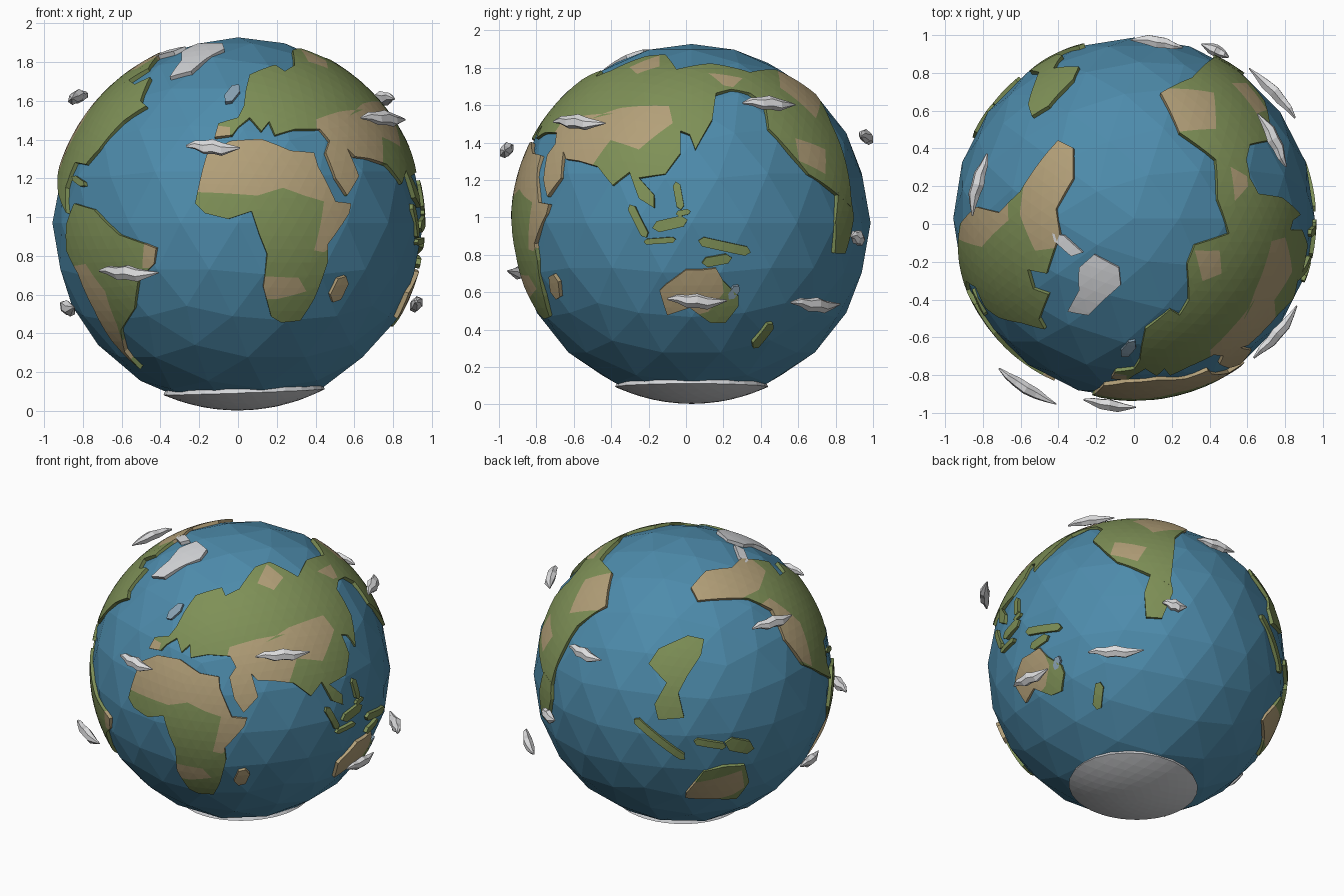
import bpy, bmesh
from math import sin, cos, pi, radians, sqrt
from mathutils import Vector

if "Cube" in bpy.data.objects:
    bpy.data.objects.remove(bpy.data.objects["Cube"], do_unlink=True)

CENTRE = Vector((0, 0.03, 0.97))
SEA, LAND = 0.957, 0.967
made = []


def material(name, r, g, b):
    m = bpy.data.materials.new(name)
    m.use_nodes = True
    m.diffuse_color = (r, g, b, 1)
    node = m.node_tree.nodes["Principled BSDF"]
    node.inputs["Base Color"].default_value = (r, g, b, 1)
    node.inputs["Roughness"].default_value = 0.8
    return m


OCEAN = material("ocean blue", 0.075, 0.26, 0.41)
GREEN = material("grass green", 0.21, 0.28, 0.095)
SAND = material("desert sand", 0.45, 0.35, 0.19)
ICE = material("ice white", 0.66, 0.67, 0.69)
CLOUD = material("cloud white", 0.72, 0.72, 0.73)
MIST = material("pale blue", 0.25, 0.36, 0.45)

# Drawing directions: azimuth, elevation, and the globe centre in hundredths
SIDES = {"front": (0, 0, 0, 97), "east": (90, 0, 3, 97), "west": (-90, 0, -3, 97),
         "top": (0, 90, 0, 3), "rear": (225, 25, 0, 0), "low": (135, -25, 0, 0)}


def spots(side, *flat):
    """Unit directions for flat sketch points thrown onto the globe."""
    t, e, ca, cb = SIDES[side]
    t, e = radians(t), radians(e)
    toward = Vector((sin(t) * cos(e), -cos(t) * cos(e), sin(e)))
    right = Vector((cos(t), sin(t), 0))
    up = toward.cross(right)
    result = []
    for a, b in zip(flat[::2], flat[1::2]):
        a, b = (a - ca) / 96, (b - cb) / 96
        r = sqrt(a * a + b * b)
        if r > 0.995:
            a, b = a * 0.995 / r, b * 0.995 / r
        result.append(right * a + up * b + toward * sqrt(max(0, 1 - a * a - b * b)))
    return result


def strip(side, a, b, c, d, w=2):
    """Outline of a long narrow island."""
    along = Vector((c - a, d - b)).normalized() * w
    n = Vector((-along.y, along.x))
    p, q = Vector((a, b)), Vector((c, d))
    ring = [p - along, p + n, q + n, q + along, q - n, p - n]
    return spots(side, *[v for point in ring for v in point])


def middle(outline):
    return sum(outline, Vector()).normalized()


def inside(outline, p):
    """Even-odd test on the tangent plane, where great circles are straight."""
    c = middle(outline)
    u = c.orthogonal().normalized()
    v = c.cross(u)
    if p.dot(c) <= 0.02:
        return False
    flat = [(q.dot(u) / max(q.dot(c), 0.02), q.dot(v) / max(q.dot(c), 0.02)) for q in outline]
    x, y = p.dot(u) / p.dot(c), p.dot(v) / p.dot(c)
    odd = False
    for (x1, y1), (x2, y2) in zip(flat, flat[1:] + flat[:1]):
        if (y1 > y) != (y2 > y) and x < x1 + (y - y1) * (x2 - x1) / (y2 - y1):
            odd = not odd
    return odd


def score(bm, outline):
    """Cut the faces along every side of the outline."""
    for p, q in zip(outline, outline[1:] + outline[:1]):
        n = p.cross(q)
        if n.length < 1e-5:
            continue
        mid = (p + q).normalized()
        reach = cos(min(p.angle(q) / 2 + 0.06, pi))
        faces = [f for f in bm.faces if f.calc_center_median().normalized().dot(mid) > reach]
        geom = set(faces)
        for f in faces:
            geom.update(f.edges)
            geom.update(f.verts)
        bmesh.ops.bisect_plane(bm, geom=list(geom), dist=1e-6,
                               plane_co=(0, 0, 0), plane_no=n.normalized())


def finish(bm, name, *mats):
    mesh = bpy.data.meshes.new(name)
    bm.to_mesh(mesh)
    bm.free()
    for m in mats:
        mesh.materials.append(m)
    ob = bpy.data.objects.new(name, mesh)
    ob.location = CENTRE
    bpy.context.collection.objects.link(ob)
    made.append(ob)


def plate(name, outline, base, deserts=(), second=SAND):
    """Raised piece of land with inset zones of a second colour."""
    bm = bmesh.new()
    bmesh.ops.create_icosphere(bm, subdivisions=5, radius=1)
    c = middle(outline)
    reach = cos(min(max(p.angle(c) for p in outline) + 0.12, pi))
    bmesh.ops.delete(bm, geom=[f for f in bm.faces if f.calc_center_median().dot(c) < reach],
                     context="FACES")
    score(bm, outline)
    outer = [f for f in bm.faces if not inside(outline, f.calc_center_median())]
    bmesh.ops.delete(bm, geom=outer, context="FACES")
    for zone in deserts:
        score(bm, zone)
    for f in bm.faces:
        f.material_index = int(any(inside(z, f.calc_center_median()) for z in deserts))
    for v in bm.verts:
        v.co = v.co.normalized() * LAND
    rim = [e for e in bm.edges if e.is_boundary]
    skirt = bmesh.ops.extrude_edge_only(bm, edges=rim)["geom"]
    for v in skirt:
        if isinstance(v, bmesh.types.BMVert):
            v.co *= 0.965
    bmesh.ops.recalc_face_normals(bm, faces=bm.faces[:])
    if sum(f.normal.dot(f.calc_center_median()) for f in bm.faces) < 0:
        bmesh.ops.reverse_faces(bm, faces=bm.faces[:])
    finish(bm, name, base, second)


# Ocean globe
bm = bmesh.new()
bmesh.ops.create_icosphere(bm, subdivisions=3, radius=SEA)
finish(bm, "ocean", OCEAN)

# Southern front continent
plate("africa", spots("front", -18, 125, -22, 107, -17, 102, -5, 99, 7, 103, 11, 91, 15, 81, 13, 64,
                      17, 49, 22, 46, 32, 47, 39, 58, 46, 77, 46, 86, 57, 102, 58, 107, 50, 108,
                      41, 126, 39, 133, 27, 134, 12, 140, -4, 139, -16, 132), GREEN,
      [spots("front", -30, 113, 10, 111, 23, 115, 34, 111, 44, 108, 42, 95, 39, 83, 44, 82,
             70, 105, 50, 145, -20, 150),
       spots("front", 10, 70, 31, 69, 35, 62, 20, 58, 10, 58)])

# Great northern continent
plate("eurasia", spots("front", -12, 141, -10, 148, 0, 151, 3, 157, 4, 165, 6, 173, 19, 178)
      + spots("top", 24, -48, 29, -40, 28, -21, 32, -11, 50, -5, 44, 13, 43, 34)
      + spots("east", 24, 168, 16, 166, 14, 152, 5, 136, 2, 144, -3, 146, -3, 134, -11, 123,
              -25, 121, -17, 112, -17, 105, -25, 110, -30, 124, -39, 117, -47, 127, -57, 130)
      + spots("front", 60, 131, 56, 135, 62, 121, 56, 111, 50, 120, 45, 133, 47, 139, 42, 145,
              29, 145, 19, 142, 16, 149, 12, 144, 6, 151, 0, 146, -3, 142), GREEN,
      [spots("front", 40, 150, 52, 154, 64, 155)
       + spots("east", -51, 152, -35, 158, -9, 159, -7, 150, -25, 136, -40, 141, -50, 127)
       + spots("front", 66, 105, 40, 120),
       spots("front", -15, 139, -12, 147, -4, 146, -4, 140),
       spots("top", 50, 34, 58, 34, 60, 20, 53, 12),
       spots("top", 32, -14, 45, -14, 46, -26, 36, -30)])

# Eastern continent joined to it, and the land south of that
plate("eastern_continent", spots("top", 43, 34, 24, 48, 14, 69)
      + spots("east", 77, 150, 86, 124, 88, 105, 77, 115, 65, 123, 56, 134, 44, 147, 42, 160,
              34, 166, 24, 168), GREEN,
      [spots("top", 20, 48, 43, 50, 42, 69, 12, 71),
       spots("east", 58, 142, 74, 136, 74, 123, 60, 130)])
plate("eastern_south_land", spots("low", 17, 54, 29, 51, 31, 41, 24, 24, 14, 25, 13, 41), GREEN)

# Western continents
plate("north_america", spots("top", -47, 36, -40, 44, -32, 40, -32, 24, -41, 8, -39, -5, -46, -26,
                             -56, -24, -53, -34, -45, -37, -50, -50)
      + spots("front", -47, 157, -59, 149, -71, 135, -78, 127)
      + spots("west", 33, 128, 30, 115, 35, 102, 20, 112, 0, 126, -9, 145)
      + spots("top", -71, 6, -60, 17), GREEN,
      [spots("top", -45, 50, -28, 44, -28, 24, -37, -12, -52, -14, -60, 5, -58, 20),
       spots("top", -85, 18, -66, 20, -66, 2, -80, -12, -92, -8)])
plate("south_america", spots("front", -84, 107, -74, 104, -61, 91, -47, 86, -42, 84, -43, 76, -51, 68,
                             -53, 53, -60, 42, -58, 31, -50, 22, -65, 37, -74, 53, -82, 71,
                             -88, 83, -88, 96), GREEN,
      [spots("front", -84, 75, -78, 76, -68, 62, -62, 45, -50, 20, -66, 36, -76, 50),
       spots("front", -48, 87, -40, 85, -42, 74, -49, 74)])

# Southern island continent and its twin behind
plate("australia", spots("east", -14, 61, -11, 64, 0, 72, 8, 72, 16, 73, 20, 66, 28, 58, 28, 53,
                         21, 44, 13, 44, 2, 52, -10, 48), GREEN,
      [spots("east", -20, 70, 18, 75, 20, 60, 12, 50, 5, 48, -20, 45)])
plate("rear_south_land", spots("rear", -13, -76, -3, -63, 10, -61, 24, -61, 28, -72, 21, -82,
                               6, -81, -13, -79), GREEN,
      [spots("rear", -14, -70, 22, -64, 25, -75, 18, -79, -16, -82)])
plate("rear_land", spots("rear", -29, 17, -10, 24, 0, 21, -3, 11, -13, -2, -19, -12, -16, -28,
                         -32, -28, -34, -18, -26, -5, -36, 8), GREEN)

# Ice sheets
plate("greenland", spots("top", -29, -23, -21, -16, -8, -23, -7, -32, -16, -40, -24, -48, -35, -46,
                         -29, -35), ICE)
plate("arctic_island", spots("top", -43, -5, -37, -6, -27, -15, -33, -17, -42, -9), ICE)
polar = [Vector((0.04 + 0.43 * cos(k * pi / 12), 0.42 * sin(k * pi / 12), -0.9)).normalized()
         for k in range(24)]
plate("antarctica", polar, ICE)

# Islands
for name, outline, colour in (
        ("madagascar", strip("front", 50, 59, 54, 67, 3), SAND),
        ("west_isle", strip("front", -5, 161, -1, 166, 2.5), MIST),
        ("caribbean_isle", strip("front", -84, 120, -80, 117, 1.5), GREEN),
        ("sumatra", strip("east", -29, 105, -22, 91), GREEN),
        ("java", strip("east", -21, 87, -7, 88, 1.5), GREEN),
        ("borneo", strip("east", -15, 95, -2, 98, 3), GREEN),
        ("philippines", strip("east", -5, 117, -3, 106), GREEN),
        ("celebes", strip("east", -4, 102, 1, 103, 1.5), GREEN),
        ("new_guinea", strip("east", 9, 87, 32, 82, 2.5), GREEN),
        ("cape_isle", strip("east", 11, 76, 22, 78, 2.5), GREEN),
        ("reef", strip("east", 24, 58, 27, 62), MIST),
        ("new_zealand", strip("east", 37, 32, 45, 42), GREEN),
        ("rear_sumatra", strip("rear", -45, -28, -17, -53), GREEN),
        ("rear_java", strip("rear", -8, -44, 9, -48), GREEN),
        ("rear_guinea", strip("rear", 14, -47, 26, -50, 4), GREEN)):
    plate(name, outline, colour)


# Floating clouds: tapered wavy lozenges lying along the horizon
def cloud(x, y, z, half):
    offset = Vector((x, y, z)) - CENTRE
    dist = offset.length
    n = offset.normalized()
    h = Vector((0, 0, 1)).cross(n).normalized()
    k = n.cross(h)
    bm = bmesh.new()
    rings = []
    for i, (size, wave) in enumerate(zip((0.15, 0.6, 0.9, 1, 0.9, 0.5, 0.1),
                                         (0.01, 0.015, 0, 0.005, -0.01, -0.005, 0))):
        a = (i / 3 - 1) * half / dist
        out = n * cos(a) + h * sin(a)
        mid = out * dist + k * wave
        rings.append([bm.verts.new(mid + k * 0.04 * size * sin(j * pi / 3)
                                   + out * 0.032 * size * cos(j * pi / 3)) for j in range(6)])
    for r, s in zip(rings, rings[1:]):
        for j in range(6):
            bm.faces.new((r[j], r[j - 1], s[j - 1], s[j]))
    bm.faces.new(rings[0])
    bm.faces.new(rings[-1])
    bmesh.ops.recalc_face_normals(bm, faces=bm.faces[:])
    finish(bm, "cloud", CLOUD)


for spot in ((-0.13, -0.96, 1.36, 0.14), (-0.57, -0.87, 0.71, 0.18), (0.76, -0.58, 1.51, 0.18),
             (0.92, 0.06, 0.55, 0.16), (0.74, 0.45, 1.61, 0.16), (0.74, 0.7, 0.53, 0.18),
             (0.12, 0.965, 1.43, 0.14), (0.43, 0.92, 0.89, 0.08), (-0.83, 0.21, 1.62, 0.17),
             (-0.88, -0.13, 0.53, 0.14)):
    cloud(*spot)

for ob in bpy.context.view_layer.objects:
    ob.select_set(ob in made)
bpy.context.view_layer.objects.active = made[0]
bpy.ops.object.shade_smooth_by_angle(angle=radians(35))
